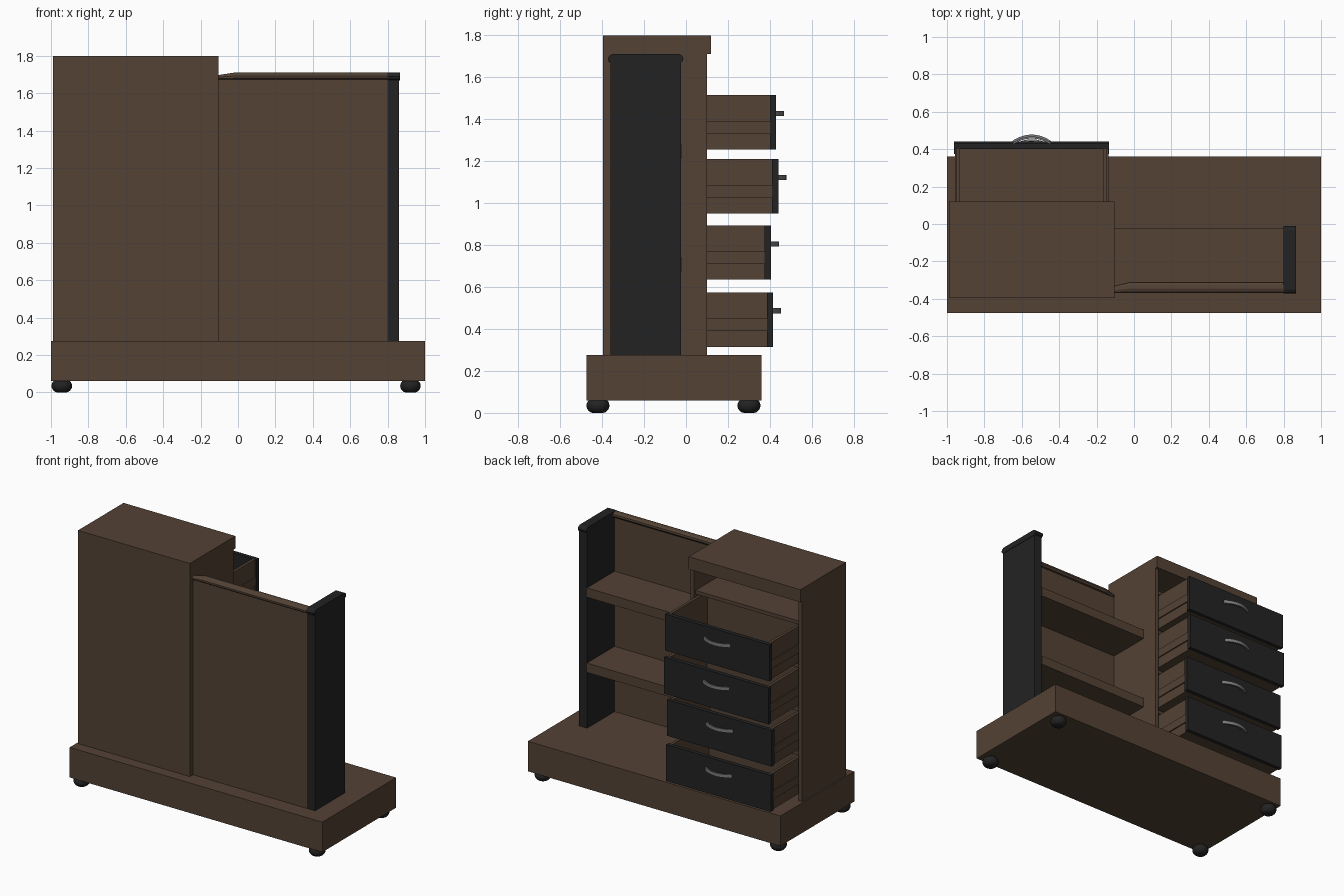
import bpy, bmesh, math

if "Cube" in bpy.data.objects:
    bpy.data.objects.remove(bpy.data.objects["Cube"])


def mat(name, rgb):
    m = bpy.data.materials.new(name)
    m.diffuse_color = (*rgb, 1)
    m.use_nodes = True
    m.node_tree.nodes["Principled BSDF"].inputs["Base Color"].default_value = m.diffuse_color
    return m


BROWN = mat("dark_wood", (0.087, 0.054, 0.035))
BLACK = mat("black_paint", (0.0165, 0.0165, 0.0165))
GREY = mat("grey_metal", (0.2, 0.2, 0.2))


def finish(name, bm, material, smooth=False):
    bmesh.ops.recalc_face_normals(bm, faces=bm.faces)
    me = bpy.data.meshes.new(name)
    bm.to_mesh(me)
    bm.free()
    me.materials.append(material)
    ob = bpy.data.objects.new(name, me)
    bpy.context.collection.objects.link(ob)
    if smooth:
        bpy.ops.object.select_all(action='DESELECT')
        ob.select_set(True)
        bpy.context.view_layer.objects.active = ob
        bpy.ops.object.shade_smooth_by_angle(angle=math.radians(40))
    return ob


def add_box(bm, x, y, z):
    verts = bmesh.ops.create_cube(bm, size=1)["verts"]
    for v in verts:
        for i, (a, b) in enumerate((x, y, z)):
            v.co[i] = (a + b) / 2 + v.co[i] * (b - a)


def boxes(name, material, *parts):
    bm = bmesh.new()
    for p in parts:
        add_box(bm, *p)
    return finish(name, bm, material)


def loft(name, material, sections, smooth=False):
    """Join equal-length loops of points and cap both ends."""
    bm = bmesh.new()
    rings = [[bm.verts.new(p) for p in s] for s in sections]
    n = len(rings[0])
    for a, b in zip(rings, rings[1:]):
        for i in range(n):
            j = (i + 1) % n
            bm.faces.new((a[i], a[j], b[j], b[i]))
    bm.faces.new(rings[0])
    bm.faces.new(rings[-1])
    return finish(name, bm, material, smooth)


# Plinth and ball feet
boxes("plinth", BROWN, ((-1, 1), (-0.475, 0.36), (0.06, 0.275)))
for fx in (-0.942, 0.922):
    for fy in (-0.42, 0.3):
        bm = bmesh.new()
        bmesh.ops.create_uvsphere(bm, u_segments=24, v_segments=14, radius=1)
        for v in bm.verts:
            v.co = (fx + v.co.x * 0.055, fy + v.co.y * 0.055,
                    max(0, 0.035 + v.co.z * 0.042))
        bmesh.ops.remove_doubles(bm, verts=bm.verts, dist=0.0005)
        finish("ball_foot", bm, BLACK, True)

# Drawer cabinet, open towards +y
X0, X1, T = -0.99, -0.105, 0.03
boxes("cabinet_shell", BROWN,
      ((X0, X0 + T), (-0.395, 0.1), (0.275, 1.71)),
      ((X1 - T, X1), (-0.395, 0.1), (0.275, 1.71)),
      ((X0 + T, X1 - T), (-0.395, -0.365), (0.275, 1.71)))
boxes("cabinet_top", BROWN, ((X0, X1), (-0.395, 0.12), (1.71, 1.8)))
for z in (0.605, 0.92, 1.232, 1.54):
    boxes("cabinet_divider", BROWN,
          ((X0 + T, X1 - T), (-0.365, 0.085), (z - 0.013, z + 0.013)))

# Four open drawers: bottom z, top z, front y
for z0, z1, y in ((0.315, 0.575, 0.415), (0.635, 0.893, 0.405),
                  (0.95, 1.21, 0.44), (1.255, 1.515, 0.43)):
    yb, yf = y - 0.46, y - 0.03
    zm = (z0 + z1) / 2
    boxes("drawer_box", BROWN,
          ((-0.95, -0.93), (yb, yf), (z0, z1)),
          ((-0.165, -0.145), (yb, yf), (z0, z1)),
          ((-0.93, -0.165), (yb, yb + 0.02), (z0, z1)),
          ((-0.93, -0.165), (yb + 0.02, yf), (z0, z0 + 0.02)))
    for xa, xb in ((-0.958, -0.95), (-0.145, -0.137)):
        boxes("drawer_runner", BROWN, ((xa, xb), (yb, yf), (zm - 0.055, zm + 0.005)))
    boxes("drawer_front", BLACK, ((-0.962, -0.133), (yf, y), (z0, z1)))

    # Bowed strap handle
    zh, sections = zm + 0.042, []
    for i in range(17):
        t = -1 + i / 8
        x = -0.547 + 0.107 * t
        out = y + 0.038 * math.cos(t * math.pi / 2) ** 0.8 if abs(t) < 1 else y
        d = 0.011
        sections.append([(x, out - d, zh - 0.012), (x, out, zh - 0.012),
                         (x, out, zh + 0.012), (x, out - d, zh + 0.012)])
    loft("drawer_handle", GREY, sections, True)

# Tall side panel with moulded top rail, tapering next to the cabinet
boxes("tall_panel", BROWN, ((X1, 0.8), (-0.36, -0.335), (0.275, 1.68)))
profile = [(-0.36, 1.672), (-0.37, 1.68), (-0.37, 1.692), (-0.36, 1.704),
           (-0.345, 1.71), (-0.325, 1.708), (-0.312, 1.698), (-0.31, 1.685),
           (-0.32, 1.672)]
loft("top_rail", BROWN,
     [[(x, -0.37 + (y + 0.37) * s, 1.672 + (z - 1.672) * s) for y, z in profile]
      for x, s in ((X1, 0.65), (-0.02, 1), (0.8, 1))])

# Open shelves
for z0, z1 in ((0.675, 0.742), (1.213, 1.28)):
    boxes("open_shelf", BROWN, ((X1, 0.8), (-0.335, -0.022), (z0, z1)))

# Black end post with rounded cap
boxes("end_post", BLACK, ((0.8, 0.862), (-0.36, -0.024), (0.275, 1.69)))
cap = [(-0.355, 1.668), (-0.368, 1.677), (-0.372, 1.69), (-0.364, 1.704),
       (-0.35, 1.711), (-0.034, 1.711), (-0.02, 1.704), (-0.012, 1.69),
       (-0.016, 1.677), (-0.029, 1.668)]
loft("end_post_cap", BLACK, [[(x, y, z) for y, z in cap] for x in (0.798, 0.865)])
